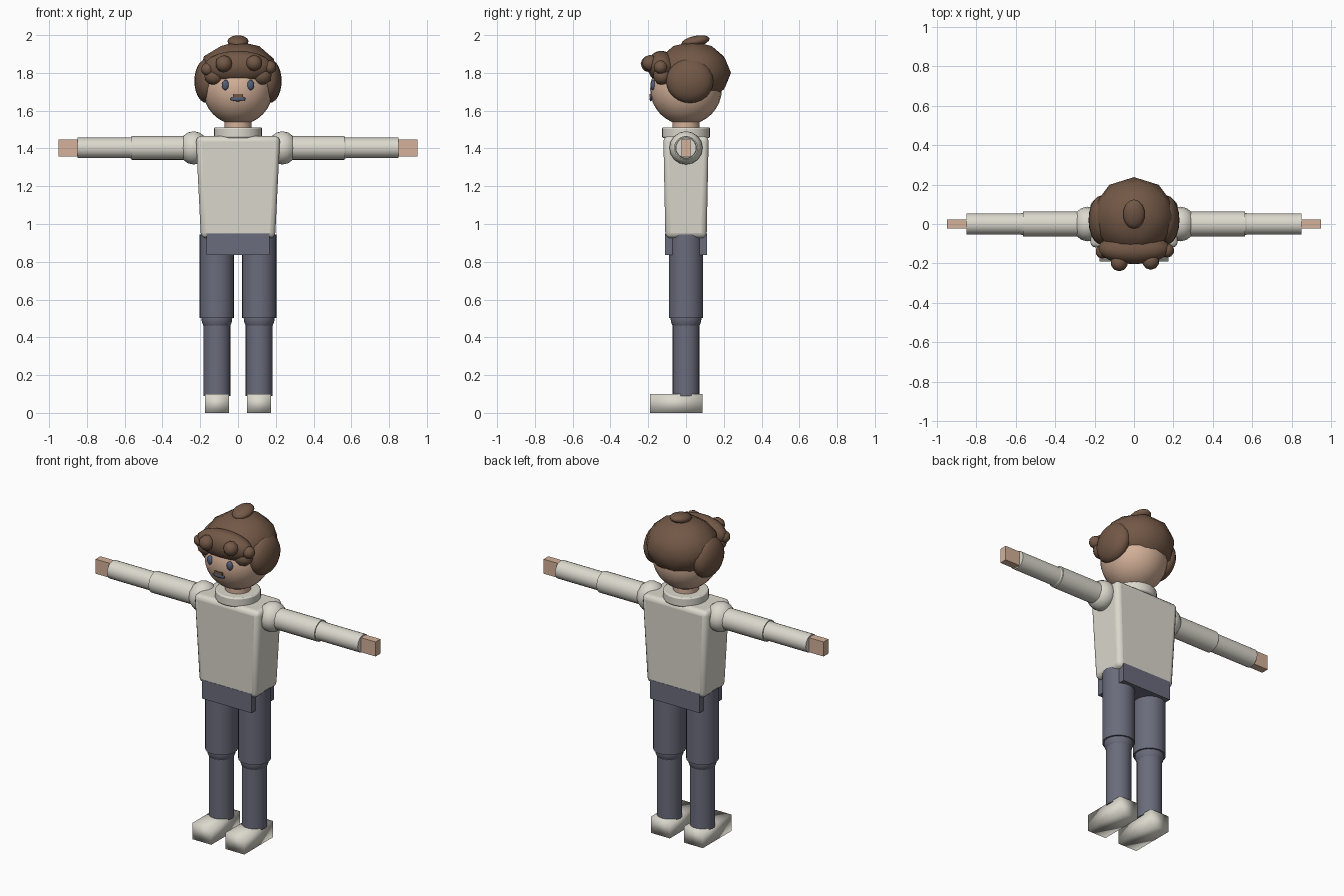
import bpy, math
from mathutils import Matrix

if "Cube" in bpy.data.objects:
    bpy.data.objects.remove(bpy.data.objects["Cube"])


def material(name, rgb):
    m = bpy.data.materials.new(name)
    m.diffuse_color = (*rgb, 1)
    m.use_nodes = True
    m.node_tree.nodes["Principled BSDF"].inputs["Base Color"].default_value = m.diffuse_color
    return m


CREAM = material("cream cloth", (0.71, 0.69, 0.61))
SLATE = material("slate trousers", (0.145, 0.15, 0.20))
SKIN = material("skin", (0.66, 0.44, 0.32))
BROWN = material("brown hair", (0.17, 0.098, 0.062))
BLUE = material("eye blue", (0.085, 0.11, 0.19))


def finish(name, mat, angle=180):
    ob = bpy.context.object
    ob.name = name
    ob.data.materials.append(mat)
    bpy.ops.object.shade_smooth_by_angle(angle=math.radians(angle))
    return ob


def ball(name, mat, loc, radii, segs=20, rings=12, tilt=0):
    bpy.ops.mesh.primitive_uv_sphere_add(segments=segs, ring_count=rings, radius=1)
    ob = finish(name, mat)
    ob.data.transform(Matrix.Rotation(tilt, 4, 'X') @ Matrix.Diagonal((*radii, 1)))
    ob.location = loc
    return ob


def lump(name, mat, loc, radii, detail=2, tilt=0):
    bpy.ops.mesh.primitive_ico_sphere_add(subdivisions=detail, radius=1)
    ob = finish(name, mat)
    ob.data.transform(Matrix.Rotation(tilt, 4, 'X') @ Matrix.Diagonal((*radii, 1)))
    ob.location = loc
    return ob


def box(name, mat, lo, hi, angle=30, bevel=0, taper=(1, 1)):
    """Box between two corners; taper scales the bottom face."""
    bpy.ops.mesh.primitive_cube_add(size=1)
    ob = finish(name, mat, angle)
    for v in ob.data.vertices:
        sx, sy = taper if v.co.z < 0 else (1, 1)
        v.co = (v.co.x * (hi[0] - lo[0]) * sx,
                v.co.y * (hi[1] - lo[1]) * sy,
                v.co.z * (hi[2] - lo[2]))
    ob.location = [(a + b) / 2 for a, b in zip(lo, hi)]
    if bevel:
        mod = ob.modifiers.new("rounded edges", 'BEVEL')
        mod.width, mod.segments = bevel, 3
    return ob


def tube(name, mat, start, end, axis, radius, other, segs=24, bevel=0):
    """Cylinder along X or Z; other gives the two remaining coordinates."""
    bpy.ops.mesh.primitive_cylinder_add(vertices=segs, radius=radius,
                                        depth=abs(end - start))
    ob = finish(name, mat, 40)
    mid = (start + end) / 2
    if axis == 'X':
        ob.data.transform(Matrix.Rotation(math.pi / 2, 4, 'Y'))
        ob.location = (mid, *other)
    else:
        ob.location = (*other, mid)
    if bevel:
        mod = ob.modifiers.new("rounded rim", 'BEVEL')
        mod.width, mod.segments = bevel, 2
        mod.limit_method = 'ANGLE'
    return ob


# Body
box("torso", CREAM, (-0.223, -0.12, 0.925), (0.223, 0.12, 1.465), 40, 0.028, (0.88, 0.91))
box("hips", SLATE, (-0.168, -0.11, 0.835), (0.168, 0.11, 0.95))
tube("collar", CREAM, 1.455, 1.512, 'Z', 0.127, (0, 0), 28, 0.008)
tube("neck", SKIN, 1.46, 1.57, 'Z', 0.072, (0, 0))

# Head and face
ball("head", SKIN, (0, 0, 1.715), (0.186, 0.19, 0.19), 24, 16)
lump("mouth", BLUE, (0, -0.186, 1.662), (0.043, 0.007, 0.013))
box("upper_lip", BROWN, (-0.026, -0.192, 1.669), (0.026, -0.178, 1.687))

# Hair
lump("hair_cap", BROWN, (0, 0.035, 1.80), (0.212, 0.203, 0.167))
ball("fringe", BROWN, (0, -0.125, 1.83), (0.185, 0.078, 0.088), 16, 10, 0.35)
ball("top_tuft", BROWN, (0, 0.05, 1.967), (0.056, 0.076, 0.029), 14, 8, 0.2)
for i, (x, y, z, r) in enumerate([(-0.16, -0.14, 1.82, 0.036),
                                  (-0.075, -0.195, 1.848, 0.045),
                                  (0.085, -0.19, 1.852, 0.043),
                                  (0.168, -0.135, 1.83, 0.036)]):
    lump(f"fringe_curl_{i + 1}", BROWN, (x, y, z), (r, r, r))

# Paired parts
for s, side in ((-1, "left"), (1, "right")):
    lump(f"{side}_eye", BLUE, (s * 0.066, -0.174, 1.735), (0.020, 0.014, 0.028))
    ball(f"{side}_hair_side", BROWN, (s * 0.165, 0.02, 1.757),
         (0.066, 0.125, 0.117), 20, 12)
    # Droopy fringe ends above the temples
    lump(f"{side}_fringe_end", BROWN, (s * 0.125, -0.125, 1.785), (0.055, 0.05, 0.05))

    # Arm
    ball(f"{side}_shoulder", CREAM, (s * 0.235, 0, 1.403), (0.08, 0.088, 0.088), 16, 8)
    tube(f"{side}_upper_arm", CREAM, s * 0.23, s * 0.563, 'X', 0.063, (0, 1.403))
    ball(f"{side}_elbow", CREAM, (s * 0.55, 0, 1.403), (0.059, 0.059, 0.059), 16, 10)
    tube(f"{side}_forearm", CREAM, s * 0.55, s * 0.85, 'X', 0.054, (0, 1.403))
    box(f"{side}_hand", SKIN,
        (min(s * 0.84, s * 0.95), -0.023, 1.358),
        (max(s * 0.84, s * 0.95), 0.023, 1.447))

    # Leg
    x = s * 0.112
    tube(f"{side}_thigh", SLATE, 0.502, 0.945, 'Z', 0.091, (x, 0))
    ball(f"{side}_knee", SLATE, (x, 0, 0.502), (0.082, 0.082, 0.082), 16, 12)
    tube(f"{side}_shin", SLATE, 0.09, 0.5, 'Z', 0.071, (x, 0))
    box(f"{side}_shoe", CREAM, (x - 0.064, -0.19, 0), (x + 0.064, 0.088, 0.10), 180)
